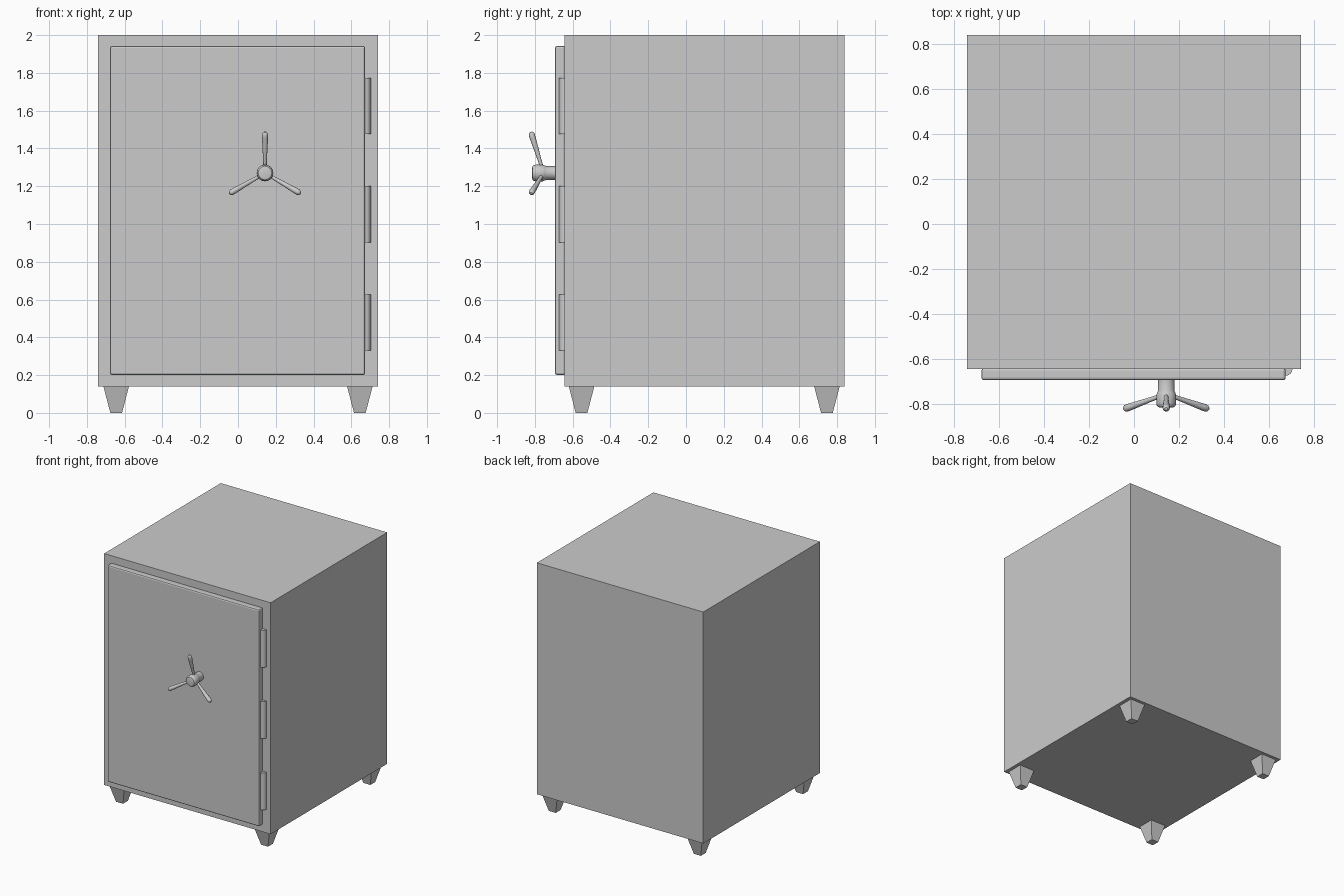
import bpy, bmesh, math
from mathutils import Vector, Matrix

if "Cube" in bpy.data.objects:
    bpy.data.objects.remove(bpy.data.objects["Cube"])


def make_object(name, bm, smooth=False):
    bmesh.ops.recalc_face_normals(bm, faces=bm.faces[:])
    mesh = bpy.data.meshes.new(name)
    bm.to_mesh(mesh)
    bm.free()
    ob = bpy.data.objects.new(name, mesh)
    bpy.context.collection.objects.link(ob)
    if smooth:
        bpy.ops.object.select_all(action='DESELECT')
        ob.select_set(True)
        bpy.context.view_layer.objects.active = ob
        bpy.ops.object.shade_smooth_by_angle(angle=math.radians(35))
    return ob


def box(name, lo, hi):
    lo, hi = Vector(lo), Vector(hi)
    bm = bmesh.new()
    bmesh.ops.create_cube(bm, size=1, matrix=Matrix.Translation((lo + hi) / 2)
                          @ Matrix.Diagonal((*(hi - lo), 1)))
    return make_object(name, bm)


def lathe(name, profile, origin, axis, sides):
    """Revolve (radius, distance) points around an axis, capping both ends."""
    place = Matrix.Translation(origin) @ Vector(axis).to_track_quat('Z', 'Y').to_matrix().to_4x4()
    bm = bmesh.new()
    rings = [[bm.verts.new(place @ Vector((r * math.cos(a), r * math.sin(a), d)))
              for a in (2 * math.pi * i / sides for i in range(sides))] for r, d in profile]
    for a, b in zip(rings, rings[1:]):
        for i in range(sides):
            j = (i + 1) % sides
            bm.faces.new((a[i], a[j], b[j], b[i]))
    bm.faces.new(rings[0])
    bm.faces.new(rings[-1])
    return make_object(name, bm, smooth=True)


# Cabinet
box("safe_body", (-0.74, -0.643, 0.14), (0.74, 0.838, 2.0))

# Door with chamfered edges
door = box("door", (-0.677, -0.693, 0.2), (0.673, -0.64, 1.943))
bevel = door.modifiers.new("chamfer", 'BEVEL')
bevel.width = 0.011
bevel.segments = 2

# Hinge barrels
for i, z in enumerate((0.33, 0.903, 1.476)):
    lathe(f"hinge_{i + 1}", [(0.03, 0), (0.03, 0.298)], (0.673, -0.643, z), (0, 0, 1), 16)

# Tapered square feet
for side, x in (("left", -0.645), ("right", 0.645)):
    for end, y in (("front", -0.553), ("back", 0.746)):
        bm = bmesh.new()
        bmesh.ops.create_cone(bm, cap_ends=True, segments=4, depth=0.142,
                              radius1=0.031 * math.sqrt(2), radius2=0.068 * math.sqrt(2),
                              matrix=Matrix.Translation((x, y, 0.071))
                              @ Matrix.Rotation(math.pi / 4, 4, 'Z'))
        make_object(f"{end}_{side}_foot", bm)

# Handle hub, turned around the front axis
hub_profile = [(0.036, 0), (0.036, 0.05), (0.039, 0.056), (0.044, 0.068), (0.044, 0.104),
               (0.042, 0.115), (0.036, 0.122), (0.028, 0.124)]
lathe("handle_hub", hub_profile, (0.143, -0.69, 1.27), (0, -1, 0), 24)

# Three spokes leaning forward, thicker towards the tip
spoke_profile = [(0.009, 0), (0.01, 0.05), (0.016, 0.175), (0.016, 0.192),
                 (0.013, 0.2), (0.007, 0.206), (0.001, 0.207)]
for i in range(3):
    a = math.radians(90 + 120 * i)
    radial = Vector((math.cos(a), 0, math.sin(a)))
    lathe(f"handle_spoke_{i + 1}", spoke_profile,
          Vector((0.143, -0.76, 1.27)) + radial * 0.02,
          radial + Vector((0, -0.31, 0)), 12)
